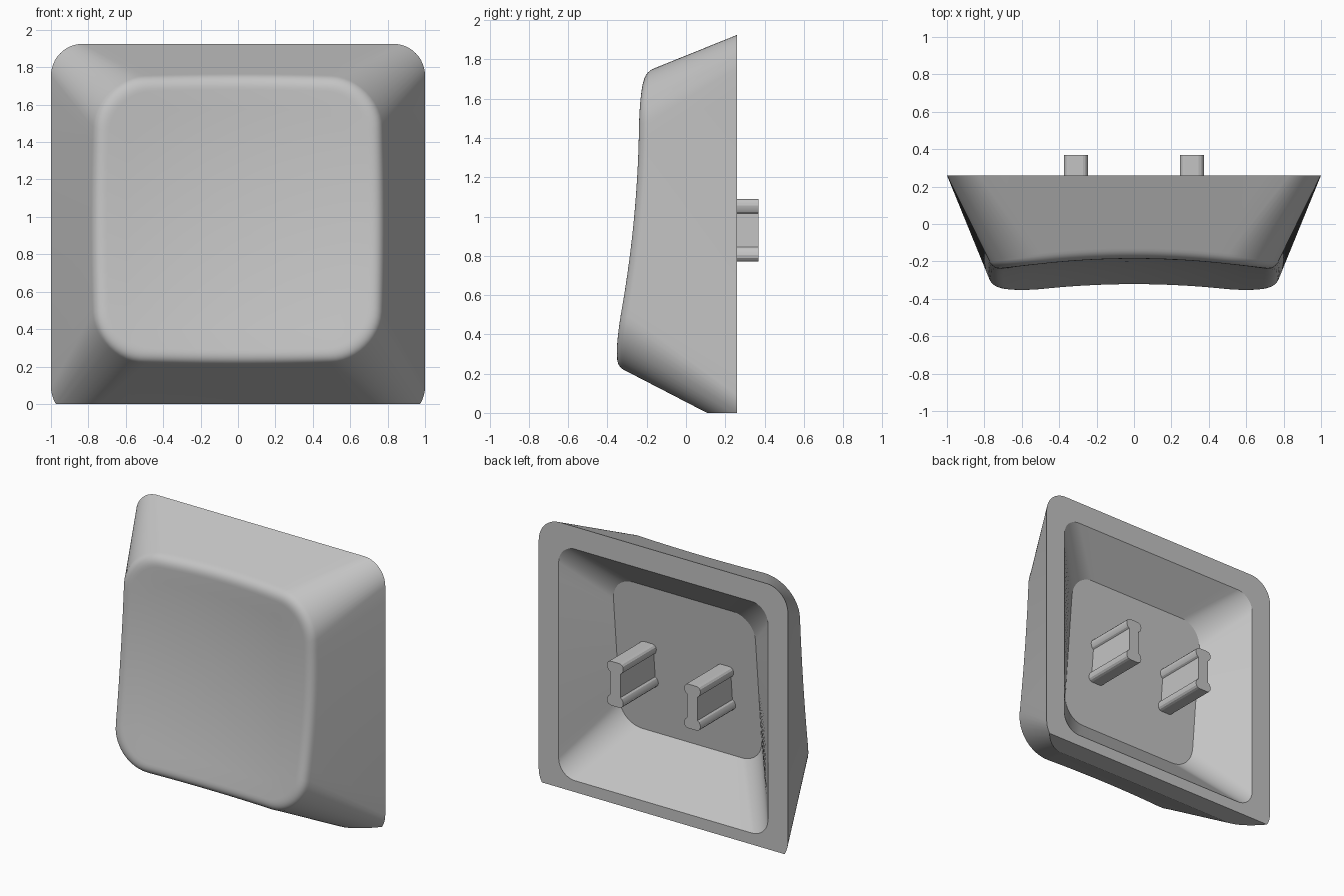
import bpy, bmesh, math

cube = bpy.data.objects.get("Cube")
if cube:
    bpy.data.objects.remove(cube, do_unlink=True)

grey = bpy.data.materials.new("light_grey_plastic")
grey.use_nodes = True
COLOR = (0.55, 0.55, 0.55, 1)
grey.diffuse_color = COLOR
grey.node_tree.nodes["Principled BSDF"].inputs["Base Color"].default_value = COLOR

BACK = 0.26    # plane of the open back
ARC = 12       # segments per rounded corner
SIDE = 14      # segments per straight side


def outline(hx, hz, r, cz, bulge=0.0):
    """Rounded rectangle as (x, z) points, with optionally bowed sides."""
    pts = []
    corners = [(1, 1), (-1, 1), (-1, -1), (1, -1)]
    for k, (sx, sz) in enumerate(corners):
        cx, cc = sx * (hx - r), sz * (hz - r)
        arc = []
        for i in range(ARC + 1):
            a = math.pi / 2 * (k + i / ARC)
            arc.append((cx + r * math.cos(a), cc + r * math.sin(a)))
        pts += arc
        nx, nz = corners[(k + 1) % 4]
        a = math.pi / 2 * (k + 1)
        end = (nx * (hx - r) + r * math.cos(a), nz * (hz - r) + r * math.sin(a))
        start = arc[-1]
        for i in range(1, SIDE):
            t = i / SIDE
            pts.append((start[0] + (end[0] - start[0]) * t,
                        start[1] + (end[1] - start[1]) * t))
    return [(x * (1 - bulge * (z / hz) ** 2), cz + z * (1 - bulge * (x / hx) ** 2))
            for x, z in pts]


def dish(x, z):
    """Scooped, tilted finger surface."""
    return -0.206 + 0.093 * (z - 1) - 0.092 * (z - 1) ** 2 - 0.115 * x * x


def floor(x, z):
    """Tilted plane inside the cavity."""
    return -0.015 + 0.093 * (z - 1)


def finish(bm, name):
    bmesh.ops.recalc_face_normals(bm, faces=bm.faces)
    mesh = bpy.data.meshes.new(name)
    bm.to_mesh(mesh)
    bm.free()
    mesh.materials.append(grey)
    obj = bpy.data.objects.new(name, mesh)
    bpy.context.collection.objects.link(obj)
    bpy.ops.object.select_all(action='DESELECT')
    obj.select_set(True)
    bpy.context.view_layer.objects.active = obj
    bpy.ops.object.shade_smooth_by_angle(angle=math.radians(20))
    return obj


# Hollow cap: rings from cavity floor, round the back rim, up to the dish
bm = bmesh.new()
rings = []


def add_ring(pts, depth):
    rings.append([bm.verts.new((x, depth(x, z), z)) for x, z in pts])


def back(x, z):
    return BACK


CZ = 0.923
add_ring(outline(0.57, 0.55, 0.17, 0.97), floor)
add_ring(outline(0.84, 0.84, 0.13, CZ), back)
add_ring(outline(1.0, 1.002, 0.17, CZ), back)

# Rounded rim between the walls and the dish
STEPS = 8
for i in range(STEPS + 1):
    t = i / STEPS
    inset = 2 * t * (1 - t) * 0.02 + t * t * 0.085
    drop = (1 - t) ** 2 * 0.06
    add_ring(outline(0.785, 0.78, 0.27, 0.985, 0.025) if i == 0 else
             outline(0.785 - inset, 0.78 - inset, 0.27 - inset * 0.6, 0.985, 0.025),
             lambda x, z: dish(x, z) + drop)

# Dish interior
for s in (0.85, 0.7, 0.55, 0.4, 0.25, 0.1):
    add_ring(outline(0.7 * s, 0.695 * s, 0.22 * s, 0.985, 0.025), dish)

for a, b in zip(rings, rings[1:]):
    for i in range(len(a)):
        j = (i + 1) % len(a)
        bm.faces.new((a[i], a[j], b[j], b[i]))
bm.faces.new(rings[0])
bm.faces.new(rings[-1])

# Trim the lower skirt flat
cut = bmesh.ops.bisect_plane(bm, geom=bm.verts[:] + bm.edges[:] + bm.faces[:],
                             plane_co=(0, 0, 0), plane_no=(0, 0, -1), clear_outer=True)
edges = [e for e in cut["geom_cut"] if isinstance(e, bmesh.types.BMEdge)]
bmesh.ops.holes_fill(bm, edges=edges, sides=0)
finish(bm, "cap_shell")

# Two dog-bone mounting legs
QUARTER = [(0.036, 0.16), (0.052, 0.154), (0.062, 0.142), (0.065, 0.125),
           (0.062, 0.108), (0.054, 0.094), (0.042, 0.085)]
right = QUARTER + [(u, -v) for u, v in reversed(QUARTER)]
bone = right + [(-u, v) for u, v in reversed(right)]
for name, cx in (("left_leg", 0.31), ("right_leg", -0.31)):
    bm = bmesh.new()
    face = bm.faces.new([bm.verts.new((cx + u, -0.06, 0.93 + v)) for u, v in bone])
    ext = bmesh.ops.extrude_face_region(bm, geom=[face], use_keep_orig=True)
    for v in ext["geom"]:
        if isinstance(v, bmesh.types.BMVert):
            v.co.y = 0.37
    finish(bm, name)
